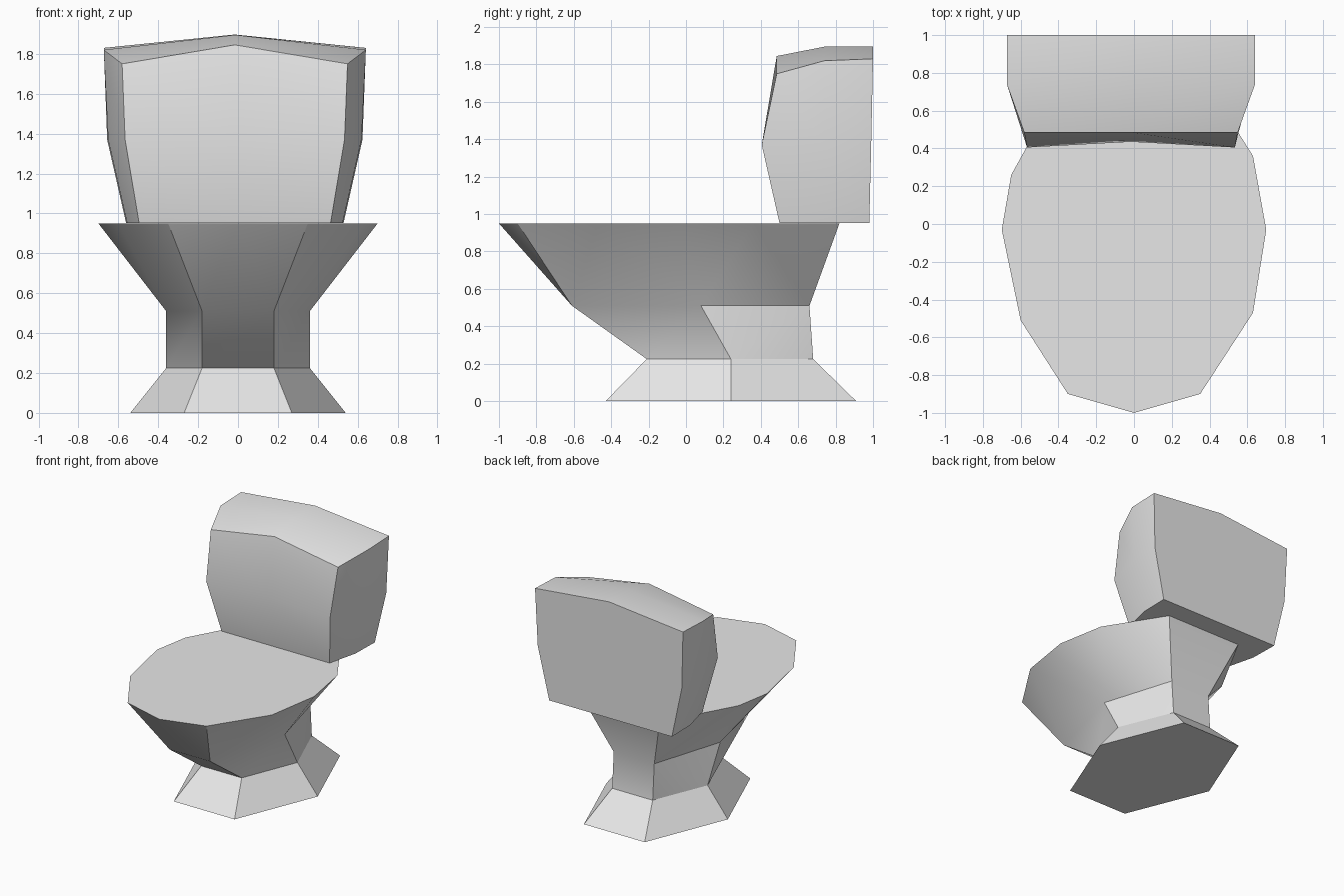
import bpy, bmesh, math

cube = bpy.data.objects.get("Cube")
if cube:
    bpy.data.objects.remove(cube, do_unlink=True)

porcelain = bpy.data.materials.new("grey porcelain")
porcelain.use_nodes = True
COLOUR = (0.8, 0.8, 0.8, 1)
porcelain.diffuse_color = COLOUR
porcelain.node_tree.nodes["Principled BSDF"].inputs["Base Color"].default_value = COLOUR


def finish(bm, name):
    bmesh.ops.recalc_face_normals(bm, faces=bm.faces)
    mesh = bpy.data.meshes.new(name)
    bm.to_mesh(mesh)
    bm.free()
    obj = bpy.data.objects.new(name, mesh)
    bpy.context.collection.objects.link(obj)
    mesh.materials.append(porcelain)
    bpy.ops.object.select_all(action="DESELECT")
    obj.select_set(True)
    bpy.context.view_layer.objects.active = obj
    bpy.ops.object.shade_smooth_by_angle(angle=math.radians(30))
    return obj


def hexagon(bm, z, half_width, front, middle, back):
    """Six-sided ring: front pair, side pair and back pair."""
    h = half_width / 2
    points = [(h, front), (half_width, middle), (h, back),
              (-h, back), (-half_width, middle), (-h, front)]
    return [bm.verts.new((x, y, z)) for x, y in points]


# Foot, waist and flaring bowl in one closed shell
bm = bmesh.new()
foot = hexagon(bm, 0, 0.54, -0.43, 0.24, 0.91)
waist = hexagon(bm, 0.225, 0.36, -0.21, 0.24, 0.68)
neck = hexagon(bm, 0.51, 0.36, -0.61, 0.08, 0.66)
bm.faces.new(foot)
for i in range(6):
    j = (i + 1) % 6
    bm.faces.new((foot[i], foot[j], waist[j], waist[i]))
    if i in (1, 3):
        # rear side panels fold from the waist corner up to the back
        side, rear = (i, j) if i == 1 else (j, i)
        bm.faces.new((waist[side], neck[rear], neck[side]))
        bm.faces.new((waist[side], waist[rear], neck[rear]))
    else:
        bm.faces.new((waist[i], waist[j], neck[j], neck[i]))

# Seat rim, from front to back along each side
SEAT_Z = 0.95
nose = bm.verts.new((0, -1, SEAT_Z))
left_rim = [(0.35, -0.9), (0.63, -0.47), (0.7, -0.03), (0.63, 0.36), (0.34, 0.82)]
right_rim = [(-0.35, -0.9), (-0.6, -0.51), (-0.7, -0.03), (-0.65, 0.26), (-0.34, 0.82)]
rims = []
for rim, (front, side, rear) in ((left_rim, neck[:3]), (right_rim, neck[:2:-1])):
    a, b, c, d, e = [bm.verts.new((x, y, SEAT_Z)) for x, y in rim]
    rims.append([a, b, c, d, e])
    for face in ((front, nose, a), (front, a, b), (front, b, side), (side, b, c),
                 (side, c, d), (side, d, rear), (rear, d, e)):
        bm.faces.new(face)
bm.faces.new((neck[0], nose, neck[5]))
bm.faces.new((neck[2], rims[0][-1], rims[1][-1], neck[3]))
bm.faces.new([nose] + rims[0] + rims[1][::-1])
finish(bm, "bowl_and_foot")

# Water tank: a cube cut once each way, then shaped by slice and row
half_widths = [(0.48, 0.55, 0.565), (0.54, 0.635, 0.657), (0.545, 0.64, 0.657)]
depths = [(0.5, 0.405, 0.485), (0.74, 0.74, 0.74), (0.98, 0.99, 1.0)]
corner_tops = (1.75, 1.82, 1.83)
ridge_tops = (1.845, 1.895, 1.897)

bm = bmesh.new()
bmesh.ops.create_cube(bm, size=2)
bmesh.ops.subdivide_edges(bm, edges=bm.edges, cuts=1, use_grid_fill=True)
for v in bm.verts:
    side, part, row = round(v.co.x), round(v.co.y) + 1, round(v.co.z) + 1
    v.co.x = side * half_widths[part][row] - 0.016
    v.co.y = depths[part][row]
    if part == 0 and row == 1 and side == 0:
        v.co.y += 0.03
    top = corner_tops[part] if side else ridge_tops[part]
    v.co.z = (SEAT_Z + 0.002, 1.37, top)[row]
finish(bm, "water_tank")
